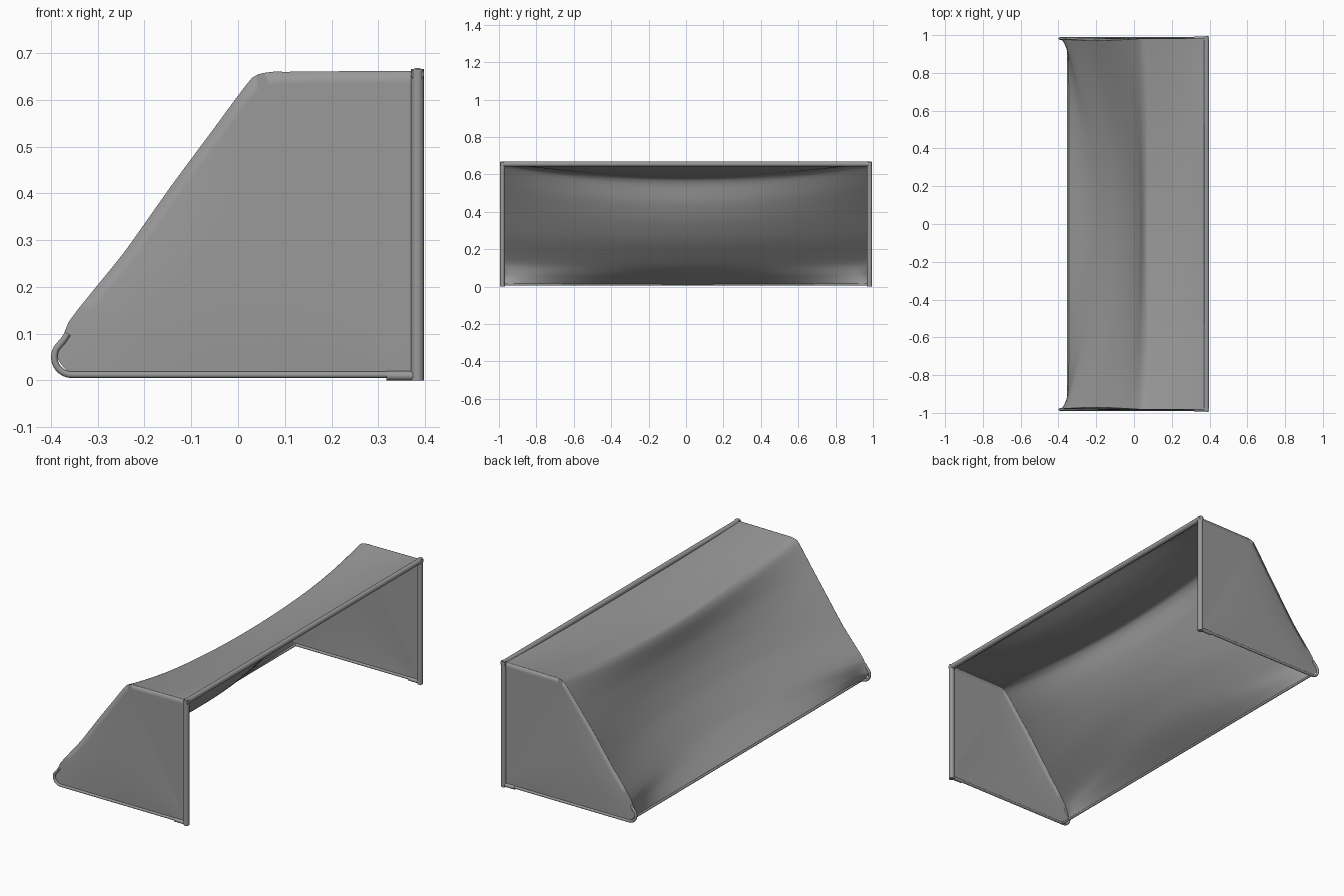
import bpy, bmesh, math
from mathutils import Vector

if "Cube" in bpy.data.objects:
    bpy.data.objects.remove(bpy.data.objects["Cube"])

grey = bpy.data.materials.new("grey")
grey.diffuse_color = (0.32, 0.32, 0.32, 1)
grey.use_nodes = True
grey.node_tree.nodes["Principled BSDF"].inputs["Base Color"].default_value = grey.diffuse_color


def finish(obj, angle=50):
    obj.data.materials.append(grey)
    bpy.ops.object.select_all(action='DESELECT')
    obj.select_set(True)
    bpy.context.view_layer.objects.active = obj
    bpy.ops.object.shade_smooth_by_angle(angle=math.radians(angle))


def tube(name, pts, r, sides=14):
    """Round bar swept along a path, capped at both ends."""
    pts = [Vector(p) for p in pts]
    bm = bmesh.new()
    rings = []
    ref = Vector((0, 1, 0)) if abs((pts[1] - pts[0]).normalized().y) < 0.9 else Vector((0, 0, 1))
    for i, p in enumerate(pts):
        d = (pts[min(i + 1, len(pts) - 1)] - pts[max(i - 1, 0)]).normalized()
        a = d.cross(ref).normalized()
        b = d.cross(a)
        rings.append([bm.verts.new(p + r * (math.cos(2 * math.pi * k / sides) * a
                                            + math.sin(2 * math.pi * k / sides) * b))
                      for k in range(sides)])
    for r0, r1 in zip(rings, rings[1:]):
        for k in range(sides):
            n = (k + 1) % sides
            bm.faces.new((r0[k], r0[n], r1[n], r1[k]))
    bm.faces.new(rings[0])
    bm.faces.new(rings[-1])
    bmesh.ops.recalc_face_normals(bm, faces=bm.faces)
    me = bpy.data.meshes.new(name)
    bm.to_mesh(me)
    bm.free()
    obj = bpy.data.objects.new(name, me)
    bpy.context.collection.objects.link(obj)
    finish(obj)


# Frame: crossbar, posts, side ground bars with curled rear ends, rear bar
PX, PY = 0.384, 0.982
tube("crossbar", [(PX, -PY - 0.01, 0.655), (PX, PY + 0.01, 0.655)], 0.014)
tube("rear_ground_bar", [(-0.349, -0.98, 0.011), (-0.349, 0.98, 0.011)], 0.006)
for side, s in (("left", 1), ("right", -1)):
    tube(side + "_post", [(PX, s * PY, 0), (PX, s * PY, 0.666)], 0.014)
    tube(side + "_sleeve", [(0.318, s * PY, 0.01), (0.376, s * PY, 0.01)], 0.01)
    curl = [(-0.355 + 0.038 * math.cos(math.radians(a)), s * PY, 0.05 + 0.038 * math.sin(math.radians(a)))
            for a in range(270, 149, -12)]
    tube(side + "_ground_bar", [(0.37, s * PY, 0.012), (0, s * PY, 0.012)] + curl
         + [(-0.374, s * PY, 0.085), (-0.364, s * PY, 0.1)], 0.007)


# Net profiles (x, z): at the sides, and sagging inward in the middle
END = [(0.384, 0.662), (0.3, 0.662), (0.2, 0.661), (0.1, 0.66), (0.074, 0.66), (0.03, 0.647),
       (-0.05, 0.541), (-0.145, 0.413), (-0.245, 0.272), (-0.362, 0.125), (-0.366, 0.06), (-0.35, 0.01)]
MID = [(0.384, 0.652), (0.3, 0.618), (0.2, 0.594), (0.11, 0.584), (0.065, 0.576), (0.046, 0.54),
       (0.03, 0.45), (-0.01, 0.35), (-0.08, 0.24), (-0.19, 0.12), (-0.26, 0.065), (-0.347, 0.01)]


def spline(pts, sub=4, tight=0.38):
    pts = [Vector(p) for p in pts]
    out = []
    for i in range(len(pts) - 1):
        p0, p1, p2, p3 = pts[max(i - 1, 0)], pts[i], pts[i + 1], pts[min(i + 2, len(pts) - 1)]
        m1, m2 = (p2 - p0) * tight, (p3 - p1) * tight
        for k in range(sub):
            t = k / sub
            out.append(p1 * (2 * t**3 - 3 * t**2 + 1) + m1 * (t**3 - 2 * t**2 + t)
                       + p2 * (3 * t**2 - 2 * t**3) + m2 * (t**3 - t**2))
    return out + [pts[-1]]


end, mid = spline(END, tight=0.3), spline(MID)


def slope(z):
    """1 halfway up the sloping side edge, 0 at its ends."""
    return math.sin(math.pi * min(1, max(0, (z - 0.02) / 0.63)))


bm = bmesh.new()
U = [math.sin(math.pi / 2 * (-1 + 2 * j / 48)) for j in range(49)]
grid = []
for e, m in zip(end, mid):
    row = []
    for u in U:
        p = m.lerp(e, u * u)
        flare = -0.024 * abs(u)**40 * math.exp(-((e.y - 0.05) / 0.035)**2)
        row.append(bm.verts.new((p.x + flare, u * (PY - 0.01 * slope(e.y)), p.y)))
    grid.append(row)

# Top and back of the net
for r0, r1 in zip(grid, grid[1:]):
    for j in range(48):
        bm.faces.new((r0[j], r0[j + 1], r1[j + 1], r1[j]))

# Side walls fan from the net edge to the foot of the post
T = [0, 0.04, 0.09, 0.15, 0.22, 0.35, 0.5, 0.7, 0.85]
for s, col in ((1, 48), (-1, 0)):
    foot = bm.verts.new((PX, s * PY, 0.012))
    rows = []
    for row in grid:
        edge = row[col].co
        line = [row[col]]
        for t in T[1:]:
            k = min(1, t / 0.22)
            k = k * (2 - k)
            p = edge.lerp(foot.co, t)
            y = abs(edge.y) * (1 - k) + PY * k + 0.004 * math.sin(math.pi * t) * slope(edge.z)
            line.append(bm.verts.new((p.x, s * y, p.z)))
        rows.append(line + [foot])
    for r0, r1 in zip(rows, rows[1:]):
        for k in range(len(T) - 1):
            bm.faces.new((r0[k], r0[k + 1], r1[k + 1], r1[k]))
        bm.faces.new((r0[-2], foot, r1[-2]))
bmesh.ops.recalc_face_normals(bm, faces=bm.faces)
# Outside of the net faces up and back
top = max(bm.faces, key=lambda f: f.calc_center_median().z - abs(f.calc_center_median().y) * 2)
if top.normal.z < 0:
    bmesh.ops.reverse_faces(bm, faces=bm.faces)
me = bpy.data.meshes.new("net")
bm.to_mesh(me)
bm.free()
net = bpy.data.objects.new("net", me)
bpy.context.collection.objects.link(net)
finish(net, 100)
